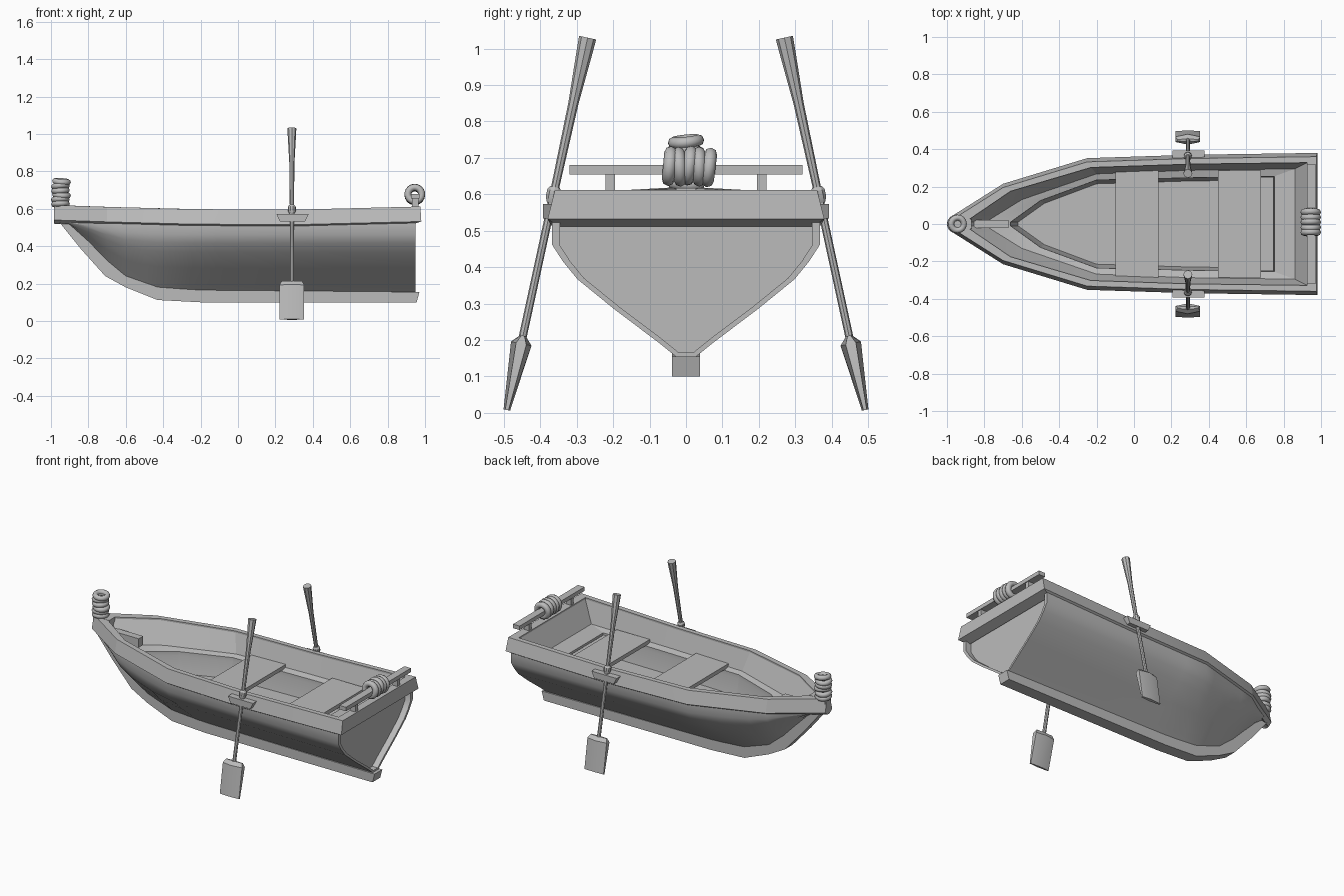
import bpy, bmesh, math, random
from mathutils import Vector, Matrix

random.seed(4)
if "Cube" in bpy.data.objects:
    bpy.data.objects.remove(bpy.data.objects["Cube"], do_unlink=True)

grey = bpy.data.materials.new("plain_grey")
grey.use_nodes = True
grey.diffuse_color = (0.5, 0.5, 0.5, 1)
grey.node_tree.nodes["Principled BSDF"].inputs["Base Color"].default_value = (0.5, 0.5, 0.5, 1)


def finish(name, bm, angle=30):
    bmesh.ops.recalc_face_normals(bm, faces=bm.faces)
    mesh = bpy.data.meshes.new(name)
    bm.to_mesh(mesh)
    bm.free()
    mesh.materials.append(grey)
    obj = bpy.data.objects.new(name, mesh)
    bpy.context.collection.objects.link(obj)
    bpy.ops.object.select_all(action='DESELECT')
    obj.select_set(True)
    bpy.context.view_layer.objects.active = obj
    bpy.ops.object.shade_smooth_by_angle(angle=math.radians(angle))
    return obj


def loft(name, rings, closed=True, cap_start=False, cap_end=False, wrap=False, angle=30):
    """Skin a row of equal-length point rings."""
    bm = bmesh.new()
    rows = [[bm.verts.new(p) for p in r] for r in rings]
    n = len(rows[0])
    pairs = list(zip(rows, rows[1:])) + ([(rows[-1], rows[0])] if wrap else [])
    for a, b in pairs:
        for i in range(n if closed else n - 1):
            j = (i + 1) % n
            bm.faces.new((a[i], a[j], b[j], b[i]))
    if cap_start:
        bm.faces.new(rows[0])
    if cap_end:
        bm.faces.new(rows[-1])
    return finish(name, bm, angle)


def box(name, lo, hi, taper=1.0):
    """Box from corner to corner; taper narrows the bottom along x."""
    mid = (lo[0] + hi[0]) / 2
    rings = []
    for z, k in ((lo[2], taper), (hi[2], 1)):
        x0, x1 = mid + (lo[0] - mid) * k, mid + (hi[0] - mid) * k
        rings.append([(x0, lo[1], z), (x1, lo[1], z), (x1, hi[1], z), (x0, hi[1], z)])
    return loft(name, rings, cap_start=True, cap_end=True)


def lerp(table, x):
    for (x0, v0), (x1, v1) in zip(table, table[1:]):
        if x <= x1:
            return v0 + (v1 - v0) * max(0, (x - x0) / (x1 - x0))
    return table[-1][1]


def plan_ring(half):
    """Closed deck outline from its port half, bow to stern."""
    return half + [(x, -y, z) for x, y, z in reversed(half)]


# Gunwale, running round the bow and across the stern
sheer = [(-0.98, 0.62), (-0.7, 0.61), (-0.25, 0.598), (0.3, 0.595), (0.98, 0.612)]
rail = [(-0.985, 0.035), (-0.7, 0.215), (-0.25, 0.352), (0.3, 0.37), (0.98, 0.38)]
rail_in = [(-0.9, 0.012), (-0.66, 0.175), (-0.23, 0.302), (0.3, 0.32), (0.925, 0.328)]


def at_sheer(outline, inset, drop, stern=0):
    half = [(x, max(y - inset, 0.01), lerp(sheer, x) - drop) for x, y in outline]
    x, y, z = half[-1]
    half[-1] = (x - stern, y, z)
    return plan_ring(half)


loft("gunwale", [at_sheer(rail, 0.03, 0.1, 0.06), at_sheer(rail, 0, 0.08),
                 at_sheer(rail, 0.02, 0, 0.005), at_sheer(rail_in, 0, 0),
                 at_sheer(rail_in, 0, 0.08)], wrap=True, angle=15)

# Inner lining: sloping wall, side ledge, floor
ledge_out = [(-0.79, 0.012), (-0.6, 0.13), (-0.2, 0.268), (0.3, 0.287), (0.86, 0.295)]
ledge_in = [(-0.66, 0.01), (-0.5, 0.125), (-0.2, 0.235), (0.3, 0.247), (0.75, 0.255)]
floor = [(-0.62, 0.01), (-0.48, 0.11), (-0.2, 0.215), (0.3, 0.23), (0.73, 0.235)]


def level(outline, z):
    return plan_ring([(x, y, z) for x, y in outline])


loft("inner_lining", [at_sheer(rail_in, 0, 0.01), level(ledge_out, 0.475), level(ledge_in, 0.465),
                      level(ledge_in, 0.44), level(floor, 0.34)], cap_end=True, angle=15)

# Outer hull with recessed transom
keel_top = [(-0.91, 0.52), (-0.68, 0.28), (-0.6, 0.215), (-0.43, 0.16), (-0.2, 0.15), (0.95, 0.15)]
section = [(0, 0.06), (0.11, 0.2), (0.35, 0.53), (0.57, 0.81), (0.7, 0.92), (0.82, 1), (1, 1)]


def hull_section(x):
    bottom, width = lerp(keel_top, x), lerp(rail, x) - 0.012
    if x < -0.7:
        width *= 0.97
    half = [(x, width * f, bottom + (0.53 - bottom) * t) for t, f in section]
    return [(x, -y, z) for x, y, z in reversed(half)] + half


def shrink(ring, x, k):
    return [(x, y * k, 0.42 + (z - 0.42) * k) for _, y, z in ring]


stations = [-0.91, -0.8, -0.7, -0.6, -0.5, -0.43, -0.33, -0.25, -0.1, 0.1, 0.3, 0.6, 0.95]
rings = [hull_section(x) for x in stations]
rings += [shrink(rings[-1], 0.95, 0.94), shrink(rings[-1], 0.912, 0.94)]
loft("hull", rings, closed=False, cap_end=True, angle=35)

# Keel and stem as one side profile
keel = [(-0.965, 0.54), (-0.84, 0.385), (-0.71, 0.24), (-0.6, 0.18), (-0.43, 0.112), (-0.2, 0.1),
        (0.955, 0.1), (0.97, 0.155), (-0.2, 0.165), (-0.42, 0.18), (-0.58, 0.235), (-0.66, 0.3),
        (-0.9, 0.54)]
loft("keel", [[(x, s * 0.038, z) for x, z in keel] for s in (-1, 1)],
     cap_start=True, cap_end=True)

# Bow knee and bow deck
box("bow_knee", (-0.91, -0.022, 0.5), (-0.67, 0.022, 0.555))
box("bow_block", (-0.98, -0.028, 0.54), (-0.87, 0.028, 0.618))

# Seats and stern foot board
for name, x0, x1 in (("front_seat", -0.1, 0.13), ("rear_seat", 0.45, 0.68)):
    box(name, (x0, -0.287, 0.468), (x1, 0.287, 0.492))
box("stern_bench_edge", (0.68, -0.25, 0.43), (0.745, 0.25, 0.455))

# Stern rail on two posts
box("stern_rail", (0.925, -0.32, 0.655), (0.97, 0.32, 0.68))
for side in (-1, 1):
    box("rail_post", (0.93, side * 0.208 - 0.013, 0.6), (0.965, side * 0.208 + 0.013, 0.66))


def torus(name, centre, major, minor, turn):
    rings = []
    for i in range(24):
        a = math.tau * i / 24
        ring = []
        for j in range(8):
            b = math.tau * j / 8
            r = major + minor * math.cos(b)
            p = Vector((r * math.cos(a), r * math.sin(a), minor * math.sin(b)))
            ring.append(turn @ p + Vector(centre))
        rings.append(ring)
    return loft(name, rings, wrap=True, angle=60)


def tilt():
    return Matrix.Rotation(random.uniform(-0.15, 0.15), 3, 'X') @ \
        Matrix.Rotation(random.uniform(-0.15, 0.15), 3, 'Y')


# Bow post and its rope coils
loft("bow_post", [[(-0.947 + 0.024 * math.cos(math.tau * i / 12),
                    0.024 * math.sin(math.tau * i / 12), z) for i in range(12)]
                  for z in (0.59, 0.745)], cap_start=True, cap_end=True)
for i in range(6):
    torus("bow_rope_coil", (-0.947 + random.uniform(-0.004, 0.004), 0, 0.625 + i * 0.024),
          0.034, 0.016, tilt())

# Rope coiled round the stern rail
across = Matrix.Rotation(math.pi / 2, 3, 'X')
for i in range(5):
    torus("stern_rope_coil", (0.945, -0.045 + i * 0.027, 0.674 + random.uniform(-0.006, 0.006)),
          0.037, 0.018, tilt() @ across)


# Oars, collars and oarlocks on both sides
def oar_ring(side, z, rx, rp, sides, x=0.288):
    y = 0.27 + (1.03 - z) * 0.217
    ring = []
    for i in range(sides):
        a = math.tau * i / sides
        q = rp * math.sin(a)
        ring.append((x + rx * math.cos(a), side * (y + q * 0.977), z + q * 0.212))
    return ring


def blade_ring(side, z, half_width, thick):
    y = 0.27 + (1.03 - z) * 0.217
    outline = [(-1, -0.5), (0, -1), (1, -0.5), (1, 0.5), (0, 1), (-1, 0.5)]
    return [(0.288 + half_width * u, side * (y + thick * v), z + 0.2 * thick * v)
            for u, v in outline]


for side, name in ((-1, "front"), (1, "back")):
    shaft = [(1.03, 0.024), (0.99, 0.022), (0.85, 0.014), (0.6, 0.011), (0.19, 0.011)]
    loft(name + "_oar_shaft", [oar_ring(side, z, r, r, 8) for z, r in shaft],
         cap_start=True, cap_end=True)
    loft(name + "_oar_collar", [oar_ring(side, z, r, r, 10) for z, r in
                                ((0.62, 0.014), (0.61, 0.021), (0.59, 0.021), (0.575, 0.014))],
         cap_start=True, cap_end=True)
    loft(name + "_oar_blade", [blade_ring(side, z, w, t) for z, w, t in
                               ((0.212, 0.055, 0.008), (0.19, 0.066, 0.028), (0.008, 0.066, 0.009))],
         cap_start=True, cap_end=True)
    box(name + "_oarlock_block", (0.205, min(side * 0.345, side * 0.392), 0.533),
        (0.378, max(side * 0.345, side * 0.392), 0.573), taper=0.78)
    box(name + "_oarlock_pin", (0.276, side * 0.365 - 0.012, 0.56),
        (0.3, side * 0.365 + 0.012, 0.6))
